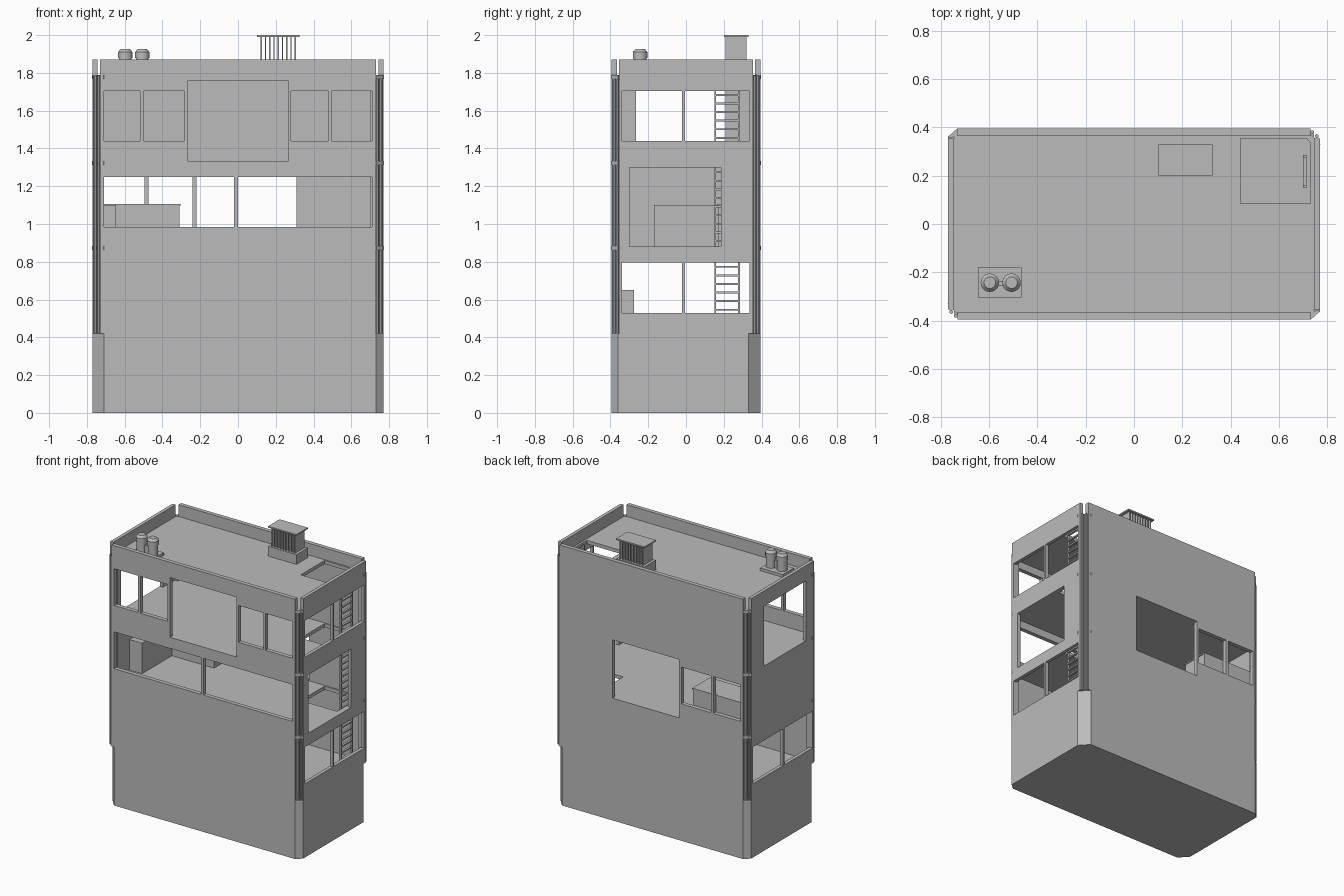
import bpy, bmesh
from mathutils import Vector, Matrix

cube = bpy.data.objects.get("Cube")
if cube:
    bpy.data.objects.remove(cube, do_unlink=True)

grey = bpy.data.materials.new("plain grey")
grey.use_nodes = True
COLOUR = (0.5, 0.5, 0.5, 1)
grey.diffuse_color = COLOUR
grey.node_tree.nodes["Principled BSDF"].inputs["Base Color"].default_value = COLOUR

BASE, ROOF, TOP = 0.42, 1.785, 1.87
FLOORS = {"lower_floor": 0.88, "upper_floor": 1.33, "roof": ROOF}


def finish(name, bm, smooth=False):
    bmesh.ops.recalc_face_normals(bm, faces=bm.faces)
    mesh = bpy.data.meshes.new(name)
    bm.to_mesh(mesh)
    bm.free()
    mesh.materials.append(grey)
    obj = bpy.data.objects.new(name, mesh)
    bpy.context.collection.objects.link(obj)
    if smooth:
        bpy.ops.object.select_all(action="DESELECT")
        bpy.context.view_layer.objects.active = obj
        obj.select_set(True)
        bpy.ops.object.shade_smooth_by_angle()
    return obj


def add_box(bm, x, y, z):
    size = [b - a for a, b in (x, y, z)]
    centre = Vector([(a + b) / 2 for a, b in (x, y, z)])
    bmesh.ops.create_cube(bm, size=1, matrix=Matrix.Translation(centre) @ Matrix.Diagonal((*size, 1)))


def box(name, x, y, z):
    bm = bmesh.new()
    add_box(bm, x, y, z)
    return finish(name, bm)


def add_cylinder(bm, x, y, z, r, top_r=None, sides=24):
    bmesh.ops.create_cone(bm, cap_ends=True, segments=sides, radius1=r, radius2=top_r or r,
                          depth=z[1] - z[0], matrix=Matrix.Translation((x, y, sum(z) / 2)))


def prism(name, outline, z):
    bm = bmesh.new()
    face = bm.faces.new([bm.verts.new((x, y, z[0])) for x, y in outline])
    new = bmesh.ops.extrude_face_region(bm, geom=[face], use_keep_orig=True)["geom"]
    bmesh.ops.translate(bm, vec=(0, 0, z[1] - z[0]),
                        verts=[v for v in new if isinstance(v, bmesh.types.BMVert)])
    return finish(name, bm)


def panel(name, axis, depth, u, v, holes):
    """Flat panel across one axis with rectangular holes (u0, u1, v0, v1)."""
    us = sorted({*u, *[k for h in holes for k in h[:2]]})
    vs = sorted({*v, *[k for h in holes for k in h[2:]]})

    def point(a, b):
        p = [a, b]
        p.insert(axis, depth[0])
        return p

    bm = bmesh.new()
    for a, b in zip(us, us[1:]):
        for c, d in zip(vs, vs[1:]):
            mu, mv = (a + b) / 2, (c + d) / 2
            if not any(h[0] < mu < h[1] and h[2] < mv < h[3] for h in holes):
                bm.faces.new([bm.verts.new(point(*q)) for q in ((a, c), (b, c), (b, d), (a, d))])
    bmesh.ops.remove_doubles(bm, verts=bm.verts, dist=1e-4)
    new = bmesh.ops.extrude_face_region(bm, geom=bm.faces[:], use_keep_orig=True)["geom"]
    shift = [0, 0, 0]
    shift[axis] = depth[1] - depth[0]
    bmesh.ops.translate(bm, vec=shift, verts=[w for w in new if isinstance(w, bmesh.types.BMVert)])
    return finish(name, bm)


# Solid ground storey with unequal corner chamfers
base_outline = [(-0.71, -0.395), (0.73, -0.395), (0.77, -0.36), (0.77, 0.33),
                (0.71, 0.395), (-0.73, 0.395), (-0.77, 0.36), (-0.77, -0.33)]
prism("ground_storey", base_outline, (0, BASE))

# Outer walls with window openings
LOW, MID, HIGH = (0.53, 0.795), (0.985, 1.25), (1.44, 1.705)
HALL, GALLERY = (0.88, 1.30), (1.33, 1.76)
wall_z = (BASE, TOP)
front_holes = [(-0.71, -0.02, *MID), (0.0, 0.71, *MID), (-0.265, 0.265, *GALLERY)]
front_holes += [(a, b, *HIGH) for a, b in ((-0.71, -0.52), (-0.5, -0.285), (0.28, 0.48), (0.495, 0.71))]
back_holes = [(-0.71, -0.495, *MID), (-0.475, -0.24, *MID), (-0.22, 0.31, *HALL)]
pair = [(-0.34, -0.02), (-0.005, 0.335)]
left_holes = [(a, b, *z) for z in (LOW, HIGH) for a, b in pair] + [(-0.30, 0.185, *HALL)]
right_holes = [(a, b, *LOW) for a, b in pair] + [(-0.265, 0.21, *GALLERY)]
panel("front_wall", 1, (-0.395, -0.365), (-0.73, 0.73), wall_z, front_holes)
panel("back_wall", 1, (0.365, 0.395), (-0.73, 0.73), wall_z, back_holes)
panel("left_wall", 0, (0.745, 0.77), (-0.355, 0.355), wall_z, left_holes)
panel("right_wall", 0, (-0.77, -0.745), (-0.355, 0.355), wall_z, right_holes)

# Floor slabs and roof, each with a ladder hatch
hatch = (0.44, 0.73, 0.085, 0.355)
for name, z in FLOORS.items():
    panel(name, 2, (z - 0.025, z), (-0.745, 0.745), (-0.365, 0.365), [hatch])

# Corner posts, drain pipes and brackets
for sx, sy, side in ((-1, -1, "front_right"), (1, -1, "front_left"), (1, 1, "back_left"), (-1, 1, "back_right")):
    box(side + "_post", sorted((sx * 0.72, sx * 0.745)), sorted((sy * 0.345, sy * 0.37)), (BASE, ROOF - 0.005))
    bm = bmesh.new()
    for x, y in ((0.757, 0.364), (0.738, 0.38)):
        add_cylinder(bm, sx * x, sy * y, (BASE, ROOF), 0.008, sides=12)
    finish(side + "_pipes", bm, True)
    cx, cy = (0.71, 0.33) if sx == sy else (0.73, 0.36)
    outline = [(cx, 0.397), (0.772, cy), (0.735, cy), (cx, 0.36)]
    for z in FLOORS.values():
        prism(side + "_bracket", [(sx * x, sy * y) for x, y in outline], (z - 0.017, z + 0.004))

# Ladder running through the hatches
bm = bmesh.new()
for y in (0.15, 0.275):
    add_box(bm, (0.7, 0.715), (y, y + 0.01), (BASE, ROOF))
z = BASE + 0.03
while z < ROOF - 0.02:
    add_box(bm, (0.7, 0.715), (0.16, 0.275), (z, z + 0.01))
    z += 0.0455
finish("ladder", bm)

# Counters inside
box("side_counter", (-0.745, -0.645), (-0.17, 0.17), (0.88, 1.1))
box("back_counter", (-0.745, -0.31), (0.17, 0.365), (0.88, 1.095))
box("back_counter_top", (-0.745, -0.305), (0.165, 0.365), (1.095, 1.105))
box("bench", (-0.3, 0.25), (-0.365, -0.275), (BASE, 0.65))

# Slatted roof vent
box("vent_base", (0.1, 0.325), (0.2, 0.33), (ROOF, 1.855))
box("vent_cap", (0.1, 0.325), (0.2, 0.33), (1.99, 2.0))
bm = bmesh.new()
for i in range(9):
    x = 0.12 + i * 0.0225
    add_box(bm, (x, x + 0.006), (0.21, 0.32), (1.855, 1.99))
finish("vent_slats", bm)

# Twin flues on a plinth
box("flue_plinth", (-0.645, -0.465), (-0.305, -0.18), (ROOF, 1.805))
box("flue_link", (-0.57, -0.535), (-0.255, -0.235), (1.8, 1.86))
for x in (-0.597, -0.507):
    bm = bmesh.new()
    add_cylinder(bm, x, -0.243, (1.805, 1.88), 0.034)
    add_cylinder(bm, x, -0.243, (1.88, 1.91), 0.038)
    add_cylinder(bm, x, -0.243, (1.91, 1.927), 0.038, 0.024)
    finish("flue", bm, True)
